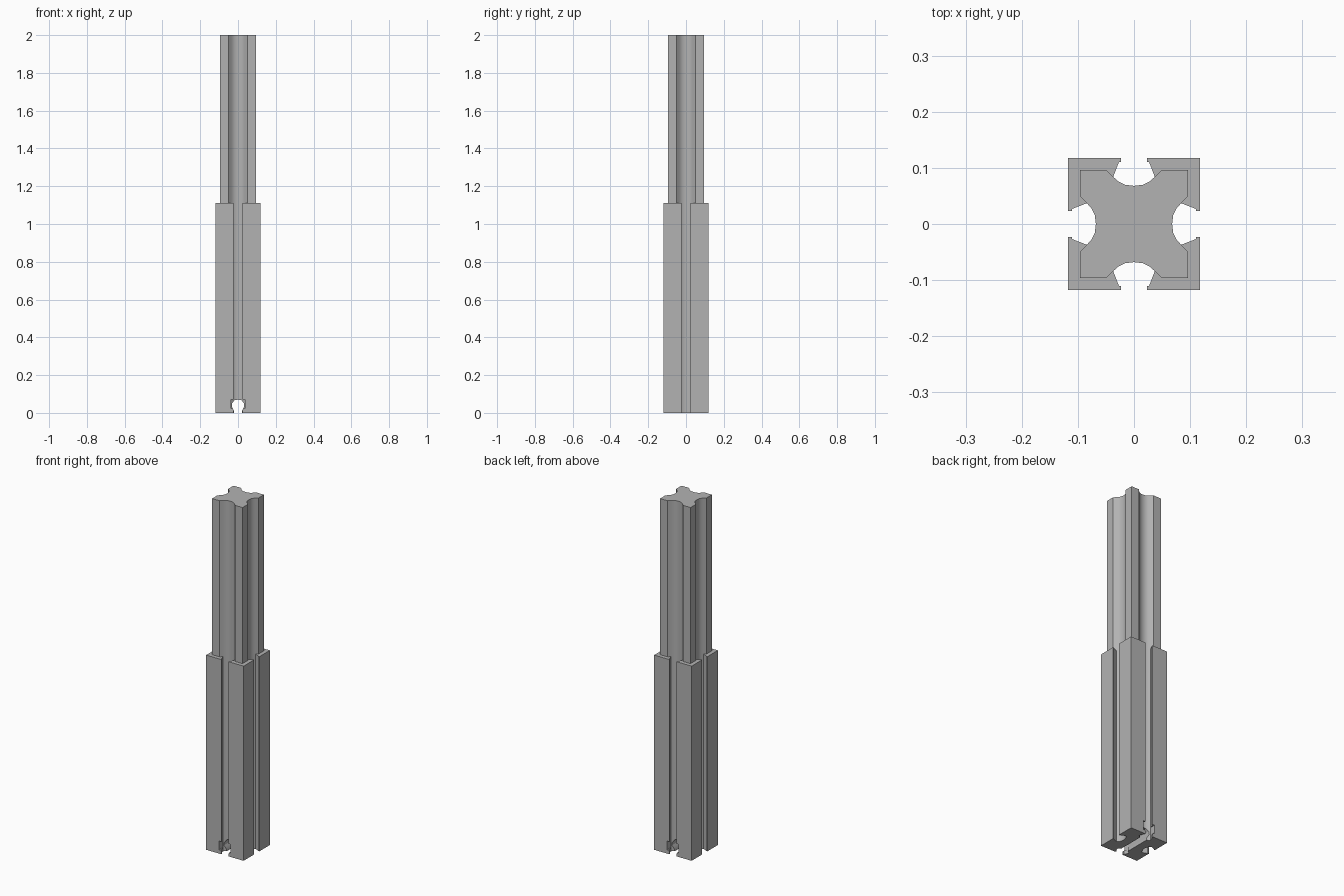
import bpy, bmesh, math
from mathutils import Matrix, Vector

cube = bpy.data.objects.get("Cube")
if cube:
    bpy.data.objects.remove(cube)

GREY = (0.45, 0.45, 0.45, 1)
metal = bpy.data.materials.new("plain grey metal")
metal.use_nodes = True
metal.diffuse_color = GREY
metal.node_tree.nodes["Principled BSDF"].inputs["Base Color"].default_value = GREY


def prism(name, outline, start, end, frame=None):
    """Extrude a 2D outline between two heights, optionally in a turned frame."""
    bm = bmesh.new()
    base = bm.faces.new([bm.verts.new((x, y, start)) for x, y in outline])
    top = bmesh.ops.extrude_face_region(bm, geom=[base])
    verts = [v for v in top["geom"] if isinstance(v, bmesh.types.BMVert)]
    bmesh.ops.translate(bm, verts=verts, vec=(0, 0, end - start))
    if frame:
        bm.transform(frame)
    bmesh.ops.recalc_face_normals(bm, faces=bm.faces)
    mesh = bpy.data.meshes.new(name)
    bm.to_mesh(mesh)
    bm.free()
    obj = bpy.data.objects.new(name, mesh)
    bpy.context.collection.objects.link(obj)
    mesh.materials.append(metal)
    return obj


def mirrored(half):
    """Complete a half outline that ends on the x = 0 line."""
    return half + [(-x, y) for x, y in reversed(half[:-1])]


def four_sided(half):
    """Repeat one side's outline around the four sides."""
    points = []
    for turn in range(4):
        spin = Matrix.Rotation(turn * math.pi / 2, 2)
        points += [tuple(spin @ Vector(p)) for p in mirrored(half)]
    return points


def smooth(obj):
    bpy.ops.object.select_all(action='DESELECT')
    obj.select_set(True)
    bpy.context.view_layer.objects.active = obj
    bpy.ops.object.shade_smooth_by_angle(angle=math.radians(28))


# Profiles: shared groove floor, outer slot lips
groove = [(0.037, 0.084), (0.028, 0.076), (0.016, 0.070), (0, 0.068)]
core_side = [(0.096, 0.096), (0.049, 0.096)] + groove
slot_side = [(0.118, 0.118), (0.023, 0.118), (0.023, 0.111), (0.027, 0.110)] + groove
# The corner is shared by neighbouring sides, so each side drops its mirrored copy


def closed(half):
    pts = four_sided(half)
    return [p for i, p in enumerate(pts) if (Vector(p) - Vector(pts[i - 1])).length > 1e-5]


# Upper post and lower slotted sleeve
post = prism("upper_post", closed(core_side), 1.11, 2.0)
sleeve = prism("lower_sleeve", closed(slot_side), 0, 1.11)

# Cross channel through the foot, with wider pockets at both ends
along_y = Matrix.Rotation(math.pi / 2, 4, 'X')
channel = [(0.021, -0.02), (0.021, 0.010), (0.033, 0.034),
           (0.031, 0.052), (0.018, 0.067), (0, 0.070)]
cutters = [prism("channel_cutter", mirrored(channel), -0.2, 0.2, along_y)]
pocket = [(0.036, 0.022), (0.036, 0.072), (0, 0.072)]
for end, side in (("front", 1), ("back", -1)):
    cutters.append(prism(end + "_pocket_cutter", mirrored(pocket),
                         side * 0.085, side * 0.2, along_y))
for cutter in cutters:
    cutter.hide_render = True
    cutter.hide_set(True)
    cut = sleeve.modifiers.new(cutter.name, 'BOOLEAN')
    cut.operation = 'DIFFERENCE'
    cut.solver = 'EXACT'
    cut.object = cutter

# Bake the cuts, drop the helpers, then shade
bpy.context.view_layer.update()
graph = bpy.context.evaluated_depsgraph_get()
cut_mesh = bpy.data.meshes.new_from_object(sleeve.evaluated_get(graph))
sleeve.modifiers.clear()
sleeve.data = cut_mesh
for cutter in cutters:
    bpy.data.objects.remove(cutter)
for part in (post, sleeve):
    smooth(part)
